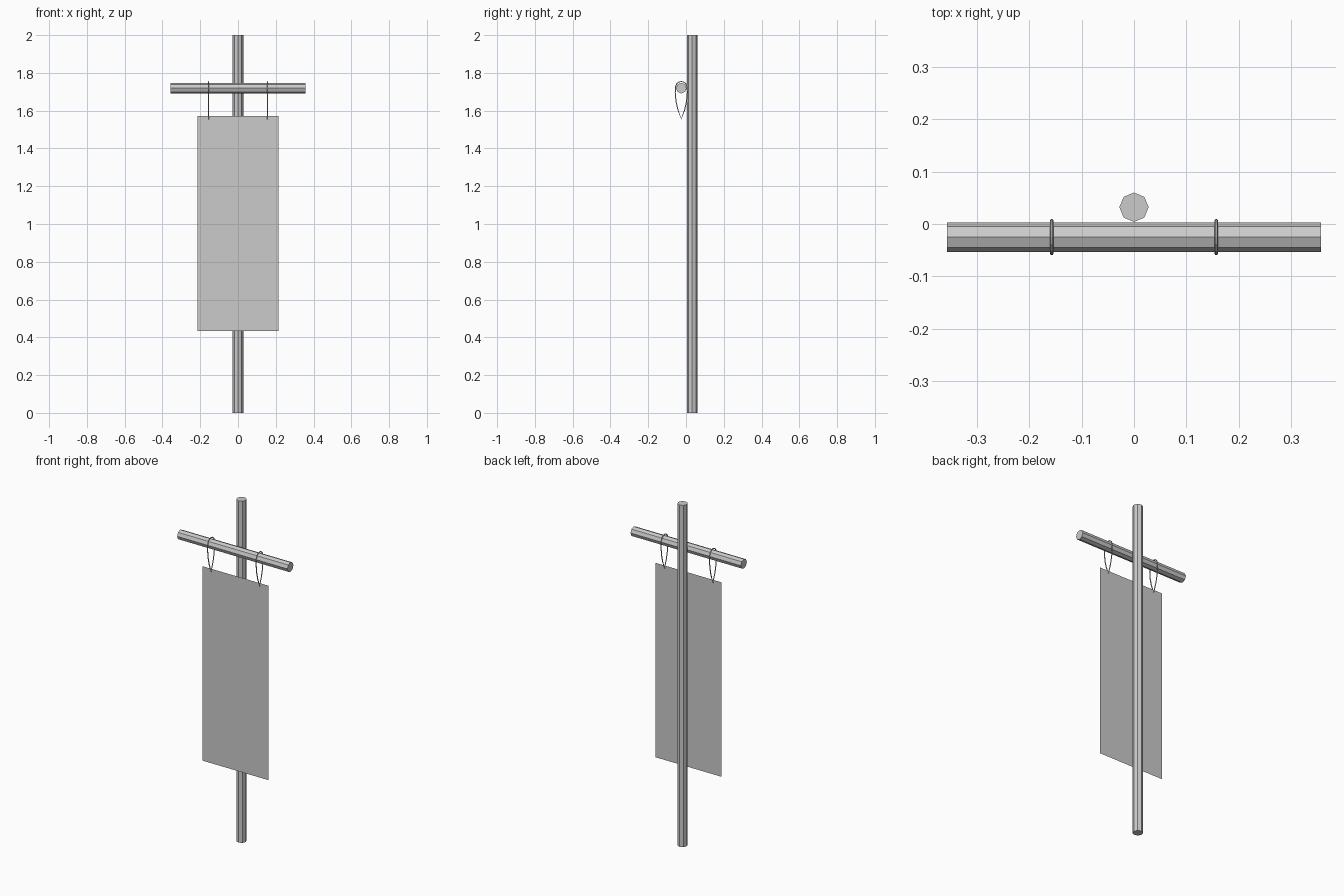
import bpy
from math import pi

if "Cube" in bpy.data.objects:
    bpy.data.objects.remove(bpy.data.objects["Cube"])

BAR_Y, BAR_Z, R = -0.025, 1.719, 0.028


def rod(name, length, loc, rot=(0, 0, 0)):
    bpy.ops.mesh.primitive_cylinder_add(vertices=8, radius=R, depth=length,
                                        location=loc, rotation=rot)
    bpy.context.object.name = name


# upright pole and crossbar
rod("pole", 2.0, (0, 0.032, 1.0))
rod("crossbar", 0.714, (0, BAR_Y, BAR_Z), (0, pi / 2, 0))

# single-sheet banner cloth
bpy.ops.mesh.primitive_plane_add(size=1, location=(0, BAR_Y, 1.003), rotation=(pi / 2, 0, 0))
banner = bpy.context.object
banner.name = "banner"
banner.scale = (0.428, 1.138, 1)

# teardrop cord loops over the crossbar, holding the banner
half = [(0.012, 1.752), (0.024, 1.743), (0.031, 1.725), (0.032, 1.695),
        (0.028, 1.65), (0.018, 1.605)]
outline = ([(0, 1.754)] + half + [(0, 1.556)]
           + [(-y, z) for y, z in reversed(half)])
for side, x in (("left", -0.157), ("right", 0.157)):
    curve = bpy.data.curves.new("cord_" + side, "CURVE")
    curve.dimensions = "3D"
    curve.bevel_depth = 0.003
    curve.bevel_resolution = 1
    spline = curve.splines.new("POLY")
    spline.points.add(len(outline) - 1)
    for p, (y, z) in zip(spline.points, outline):
        p.co = (x, BAR_Y + y, z, 1)
    spline.use_cyclic_u = True
    spline.use_smooth = False
    cord = bpy.data.objects.new("cord_loop_" + side, curve)
    bpy.context.collection.objects.link(cord)
    bpy.ops.object.select_all(action="DESELECT")
    cord.select_set(True)
    bpy.context.view_layer.objects.active = cord
    bpy.ops.object.convert(target="MESH")
